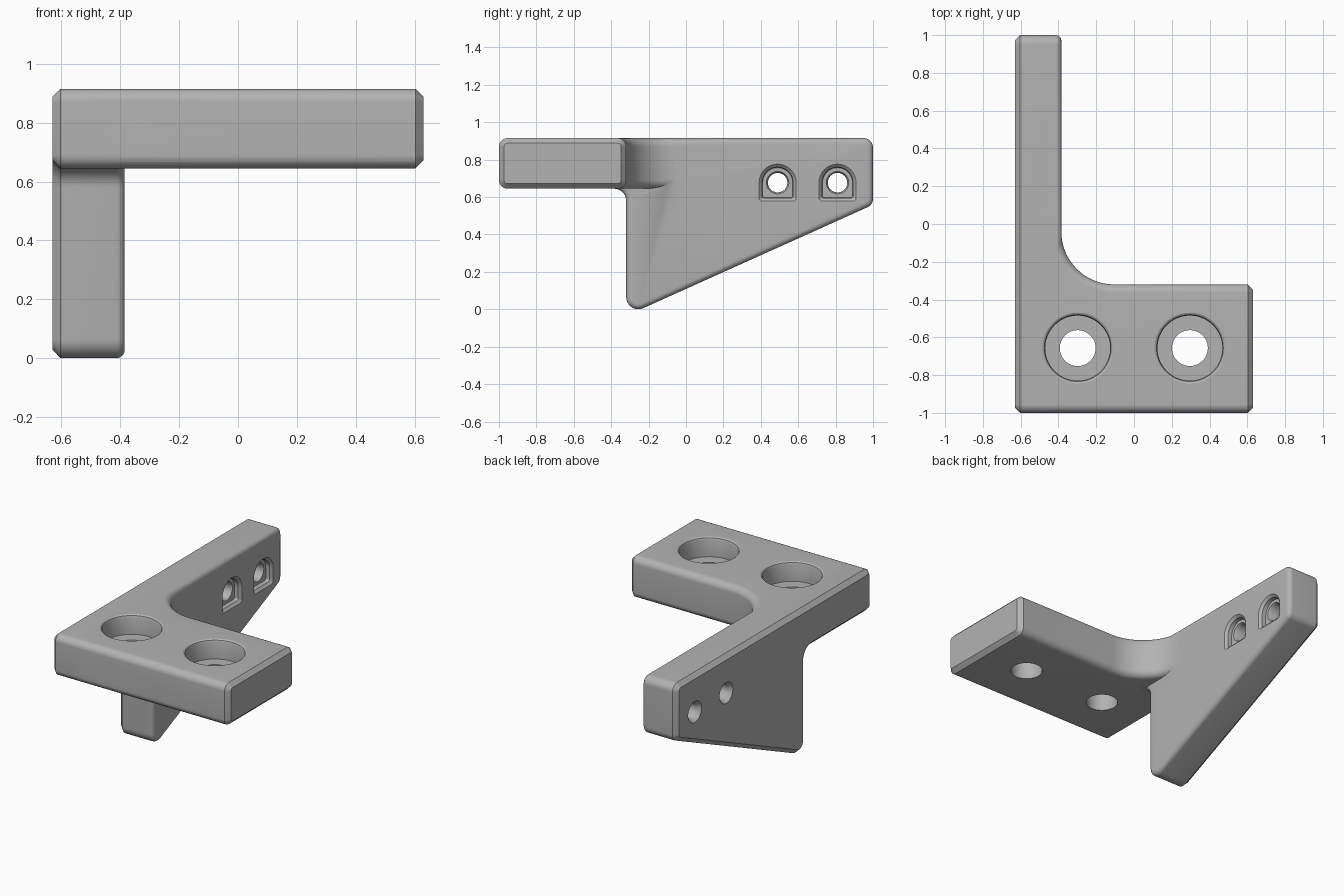
import bpy, bmesh
from math import pi, cos, sin, tan
from mathutils import Vector

cube = bpy.data.objects.get("Cube")
if cube:
    bpy.data.objects.remove(cube, do_unlink=True)

grey = bpy.data.materials.new("plain_grey")
grey.use_nodes = True
GREY = (0.45, 0.45, 0.45, 1)
grey.diffuse_color = GREY
grey.node_tree.nodes["Principled BSDF"].inputs["Base Color"].default_value = GREY

# Main dimensions
LEFT, RIGHT, ARM_IN = -0.63, 0.63, -0.385
PLATE_BACK, LOW, TOP = -0.32, 0.645, 0.915
ROUND, CHAMFER = 0.045, 0.027


def rounded(corners, steps=9):
    """Outline from (u, v, radius) corners, each replaced by a tangent arc."""
    out = []
    for i, (u, v, r) in enumerate(corners):
        p = Vector((u, v))
        if not r:
            out.append(p)
            continue
        a = (Vector(corners[i - 1][:2]) - p).normalized()
        b = (Vector(corners[(i + 1) % len(corners)][:2]) - p).normalized()
        half = a.angle(b) / 2
        centre = p + (a + b).normalized() * (r / sin(half))
        start = p + a * (r / tan(half)) - centre
        end = p + b * (r / tan(half)) - centre
        sweep = start.angle(end)
        for k in range(steps + 1):
            t = k / steps
            out.append(centre + (start * sin((1 - t) * sweep) + end * sin(t * sweep)) / sin(sweep))
    return out


def circle(n=48):
    return [Vector((cos(2 * pi * k / n), sin(2 * pi * k / n))) for k in range(n)]


def loft(outline, axis, sections, centre=(0, 0)):
    """Closed solid through scaled copies of an outline, stacked along x or z."""
    bm = bmesh.new()
    rings = []
    for pos, scale in sections:
        ring = []
        for p in outline:
            u, v = centre[0] + p.x * scale, centre[1] + p.y * scale
            ring.append(bm.verts.new((pos, u, v) if axis == "x" else (u, v, pos)))
        rings.append(ring)
    for lo, hi in zip(rings, rings[1:]):
        for i in range(len(lo)):
            bm.faces.new((lo[i - 1], lo[i], hi[i], hi[i - 1]))
    bm.faces.new(rings[0][::-1])
    bm.faces.new(rings[-1])
    bmesh.ops.recalc_face_normals(bm, faces=bm.faces)
    return bm


def bevel(bm, edges, width, segments):
    bmesh.ops.bevel(bm, geom=list(edges), offset=width, offset_type="OFFSET",
                    segments=segments, profile=0.5, affect="EDGES", clamp_overlap=False)


def cap_edges(bm, axis, value):
    """Edges lying in the plane where the given coordinate equals value."""
    return [e for e in bm.edges if all(abs(v.co[axis] - value) < 1e-4 for v in e.verts)]


def finish(bm, name):
    mesh = bpy.data.meshes.new(name)
    bm.to_mesh(mesh)
    bm.free()
    mesh.materials.append(grey)
    obj = bpy.data.objects.new(name, mesh)
    bpy.context.collection.objects.link(obj)
    return obj


def combine(target, other, operation):
    other.hide_render = True
    mod = target.modifiers.new(operation.lower(), "BOOLEAN")
    mod.operation, mod.solver, mod.object = operation, "EXACT", other
    bpy.context.view_layer.objects.active = target
    bpy.ops.object.modifier_apply(modifier=mod.name)
    bpy.data.objects.remove(other, do_unlink=True)


# Side arm with its sloping gusset, including the outer end of the plate
side = rounded([(-1, LOW, ROUND), (PLATE_BACK, LOW, 0.065), (PLATE_BACK, -0.035, 0.065),
                (1, 0.559, 0.05), (1, TOP, 0.05), (-1, TOP, ROUND)])
bm = loft(side, "x", [(LEFT, 1), (ARM_IN, 1)])
bevel(bm, cap_edges(bm, 0, ARM_IN), 0.028, 5)
bevel(bm, cap_edges(bm, 0, LEFT), CHAMFER, 1)
bracket = finish(bm, "bracket")

# Mounting plate with the large fillet into the arm
inside = -0.5
plan = rounded([(inside, -1, 0), (RIGHT, -1, 0), (RIGHT, PLATE_BACK, 0),
                (ARM_IN, PLATE_BACK, 0.28), (ARM_IN, 0, 0), (inside, 0, 0)], 16)
bm = loft(plan, "z", [(LOW, 1), (TOP, 1)])
end = set(cap_edges(bm, 0, RIGHT))
inner = set(cap_edges(bm, 0, inside))
long_edges = set(cap_edges(bm, 2, LOW) + cap_edges(bm, 2, TOP)) - end - inner
bevel(bm, long_edges, ROUND, 9)
bevel(bm, cap_edges(bm, 0, RIGHT), CHAMFER, 1)
combine(bracket, finish(bm, "plate"), "UNION")

# Counterbored holes through the plate
for x in (-0.298, 0.296):
    spot = (x, -0.657)
    bore = [(0.79, 0.172), (0.895, 0.172), (0.909, 0.177), (TOP, 0.187), (0.93, 0.2)]
    combine(bracket, finish(loft(circle(64), "z", bore, spot), "bore_cutter"), "DIFFERENCE")
    hole = [(0.55, 0.095), (0.85, 0.095)]
    combine(bracket, finish(loft(circle(), "z", hole, spot), "hole_cutter"), "DIFFERENCE")

# Arched recesses and countersunk holes through the arm
arch = rounded([(-1, -1, 0.15), (1, -1, 0.15), (1, 1, 0.999), (-1, 1, 0.999)], 12)
for y in (0.49, 0.81):
    spot = (y, 0.677)
    recess = [(-0.425, 0.08), (-0.4, 0.083), (ARM_IN, 0.099), (-0.37, 0.115)]
    combine(bracket, finish(loft(arch, "x", recess, spot), "recess_cutter"), "DIFFERENCE")
    hole = [(-0.645, 0.078), (LEFT, 0.068), (-0.605, 0.052), (-0.44, 0.052),
            (-0.425, 0.06), (-0.4, 0.06)]
    combine(bracket, finish(loft(circle(32), "x", hole, spot), "screw_cutter"), "DIFFERENCE")

# Smooth curves, crisp chamfers
bpy.ops.object.select_all(action="DESELECT")
bracket.select_set(True)
bpy.context.view_layer.objects.active = bracket
bpy.ops.object.shade_smooth_by_angle(angle=pi / 6)
